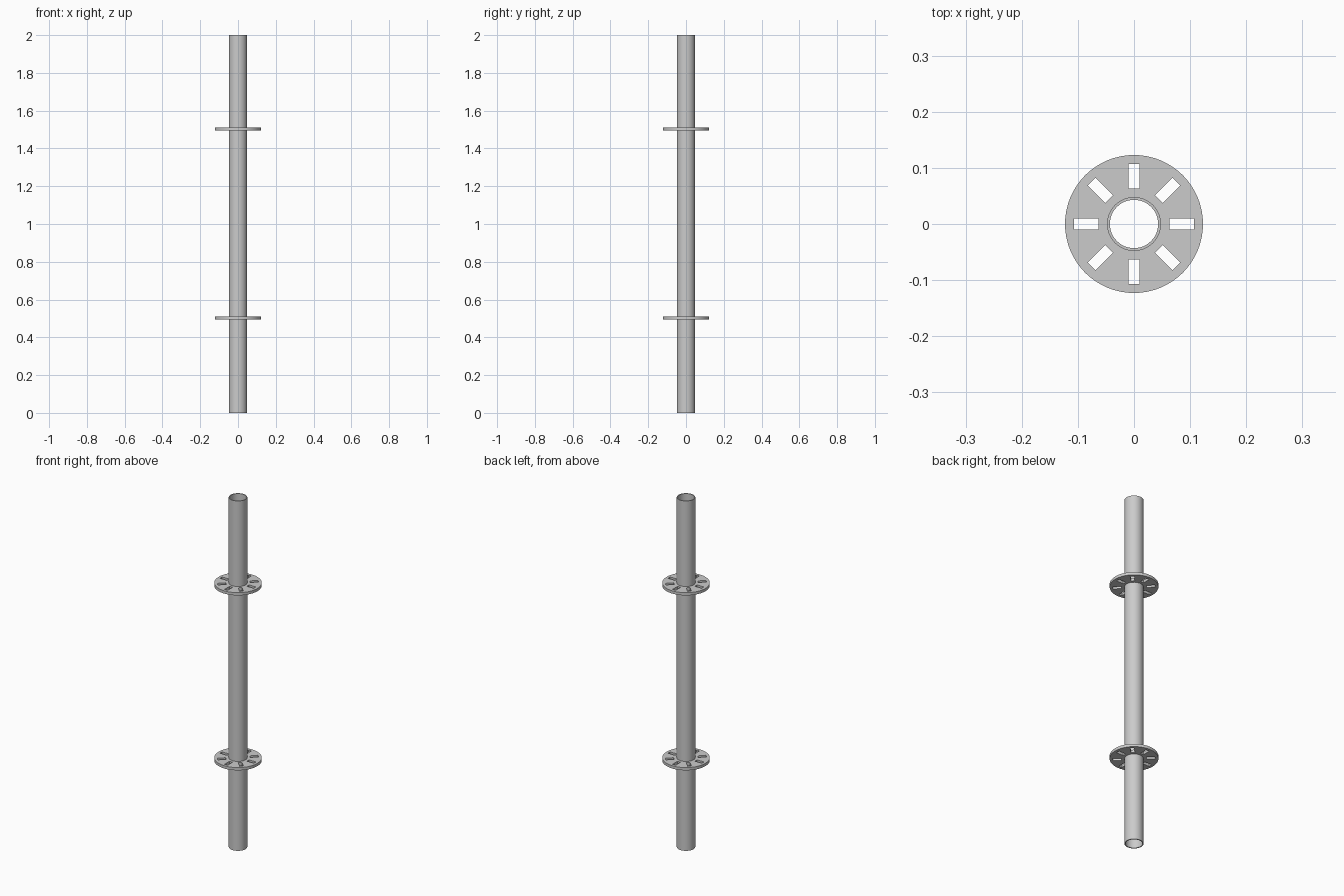
import bpy, bmesh
from math import cos, sin, tau
from mathutils import Matrix, Vector

cube = bpy.data.objects.get("Cube")
if cube:
    bpy.data.objects.remove(cube, do_unlink=True)

TUBE_OUTER, TUBE_INNER = 0.048, 0.043
DISC_RADIUS, DISC_THICK = 0.123, 0.016
SLOT_NEAR, SLOT_FAR, SLOT_HALF = 0.063, 0.107, 0.01

steel = bpy.data.materials.new("galvanised grey")
steel.use_nodes = True
grey = (0.6, 0.6, 0.6, 1)
steel.diffuse_color = grey
steel.node_tree.nodes["Principled BSDF"].inputs["Base Color"].default_value = grey


def circle(radius, count=64):
    return [(radius * cos(tau * i / count), radius * sin(tau * i / count)) for i in range(count)]


def slot(angle):
    turn = Matrix.Rotation(angle, 2)
    corners = [(SLOT_NEAR, -SLOT_HALF), (SLOT_FAR, -SLOT_HALF),
               (SLOT_FAR, SLOT_HALF), (SLOT_NEAR, SLOT_HALF)]
    return [tuple(turn @ Vector(c)) for c in corners]


def extruded_plate(name, outlines, z, thickness):
    """Fill nested outlines (the inner ones become holes) and give them thickness."""
    curve = bpy.data.curves.new(name, 'CURVE')
    curve.dimensions = '2D'
    curve.fill_mode = 'BOTH'
    curve.extrude = thickness / 2
    for outline in outlines:
        spline = curve.splines.new('POLY')
        spline.points.add(len(outline) - 1)
        for point, (x, y) in zip(spline.points, outline):
            point.co = (x, y, 0, 1)
        spline.use_cyclic_u = True
    obj = bpy.data.objects.new(name, curve)
    obj.location.z = z
    bpy.context.collection.objects.link(obj)
    bpy.ops.object.select_all(action='DESELECT')
    obj.select_set(True)
    bpy.context.view_layer.objects.active = obj
    bpy.ops.object.convert(target='MESH')
    obj = bpy.context.object

    # Weld caps to walls so the solid is closed and faces outward
    bm = bmesh.new()
    bm.from_mesh(obj.data)
    bmesh.ops.remove_doubles(bm, verts=bm.verts, dist=1e-5)
    bmesh.ops.recalc_face_normals(bm, faces=bm.faces)
    bm.to_mesh(obj.data)
    bm.free()
    obj.data.materials.clear()
    obj.data.materials.append(steel)
    bpy.ops.object.shade_smooth_by_angle()
    return obj


# Hollow upright tube
extruded_plate("upright_tube", [circle(TUBE_OUTER), circle(TUBE_INNER)], 1, 2)

# Slotted connector discs
slots = [slot(tau * i / 8) for i in range(8)]
for name, z in (("lower_slotted_disc", 0.503), ("upper_slotted_disc", 1.503)):
    extruded_plate(name, [circle(DISC_RADIUS), circle(TUBE_OUTER)] + slots, z, DISC_THICK)
